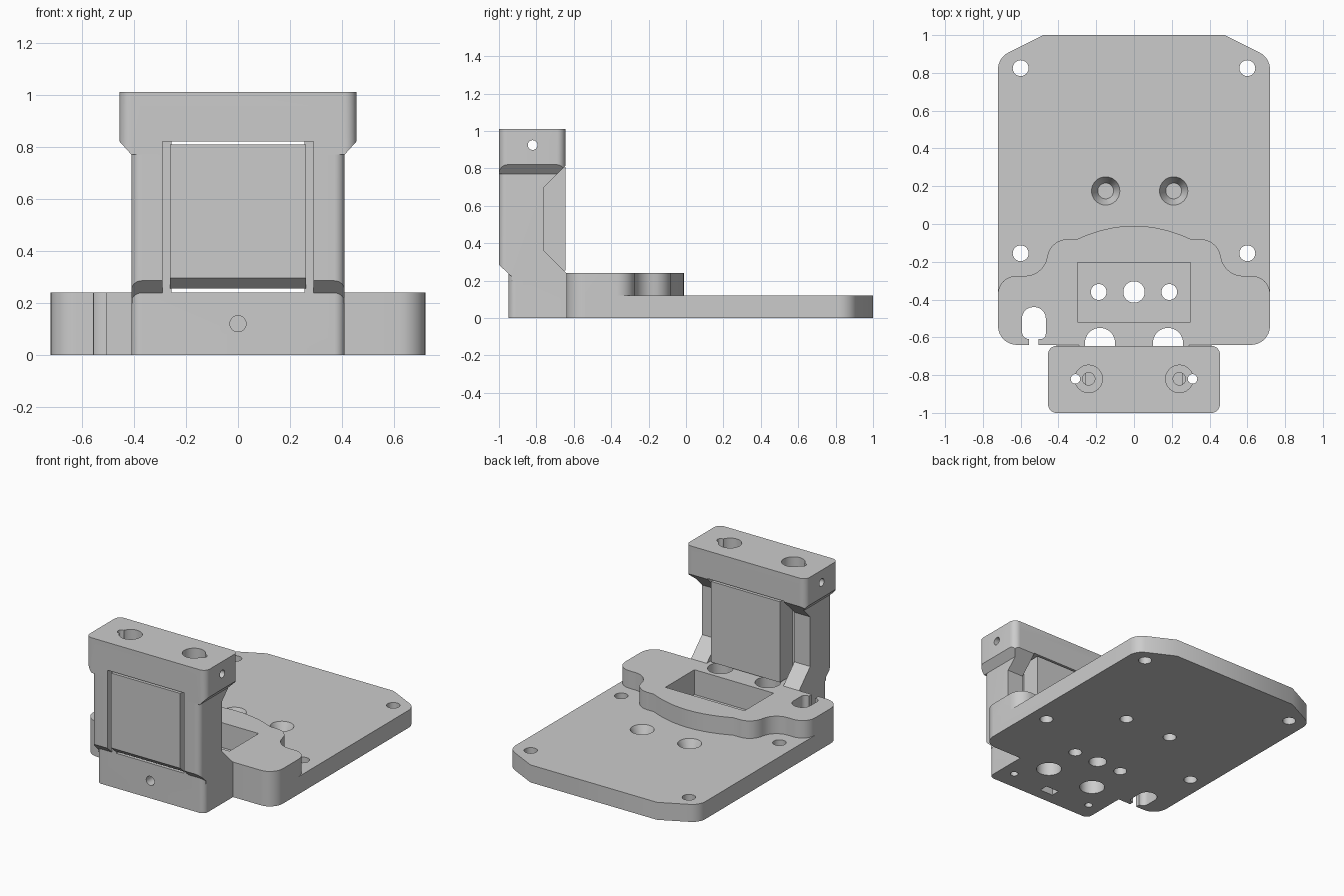
import bpy, bmesh, math
from mathutils import Vector

if "Cube" in bpy.data.objects:
    bpy.data.objects.remove(bpy.data.objects["Cube"])

grey = bpy.data.materials.new("plain_grey")
grey.diffuse_color = (0.6, 0.6, 0.6, 1)
grey.use_nodes = True
grey.node_tree.nodes["Principled BSDF"].inputs["Base Color"].default_value = grey.diffuse_color


def prism(name, pts, lo, hi, axis="z"):
    """Extrude a 2D outline along an axis (z: xy, x: yz, y: xz)."""
    place = {"z": lambda a, b, c: (a, b, c),
             "x": lambda a, b, c: (c, a, b),
             "y": lambda a, b, c: (a, c, b)}[axis]
    bm = bmesh.new()
    bot = [bm.verts.new(place(a, b, lo)) for a, b in pts]
    top = [bm.verts.new(place(a, b, hi)) for a, b in pts]
    n = len(pts)
    bm.faces.new(bot)
    bm.faces.new(top)
    for i in range(n):
        j = (i + 1) % n
        bm.faces.new((bot[i], bot[j], top[j], top[i]))
    bmesh.ops.recalc_face_normals(bm, faces=bm.faces)
    me = bpy.data.meshes.new(name)
    bm.to_mesh(me)
    bm.free()
    ob = bpy.data.objects.new(name, me)
    bpy.context.collection.objects.link(ob)
    me.materials.append(grey)
    return ob


def box(name, x0, x1, y0, y1, z0, z1):
    return prism(name, [(x0, y0), (x1, y0), (x1, y1), (x0, y1)], z0, z1)


def rounded(corners, seg=8):
    """Outline from (x, y, radius) corners; radius 0 stays sharp."""
    out = []
    for i, (x, y, r) in enumerate(corners):
        p = Vector((x, y))
        if r == 0:
            out.append((x, y))
            continue
        u = (Vector(corners[i - 1][:2]) - p).normalized()
        v = (Vector(corners[(i + 1) % len(corners)][:2]) - p).normalized()
        half = u.angle(v) / 2
        c = p + (u + v).normalized() * (r / math.sin(half))
        t = r / math.tan(half)
        a, b = p + u * t - c, p + v * t - c
        ang = a.angle(b)
        for k in range(seg + 1):
            s = k / seg
            q = c + (a * math.sin((1 - s) * ang) + b * math.sin(s * ang)) / math.sin(ang)
            out.append((q.x, q.y))
    return out


def round_rect(x, y0, y1, r):
    return rounded([(-x, y0, r), (x, y0, r), (x, y1, r), (-x, y1, r)])


def circle(a, b, r, n=32):
    return [(a + r * math.cos(2 * math.pi * k / n),
             b + r * math.sin(2 * math.pi * k / n)) for k in range(n)]


def boolean(ob, other, op):
    m = ob.modifiers.new("b", "BOOLEAN")
    m.operation, m.solver, m.object = op, "EXACT", other
    bpy.context.view_layer.objects.active = ob
    bpy.ops.object.modifier_apply(modifier=m.name)
    bpy.data.objects.remove(other)


def cut(ob, other):
    boolean(ob, other, "DIFFERENCE")


def hole(ob, x, y, r, z0=-0.1, z1=1.1):
    cut(ob, prism("cutter", circle(x, y, r), z0, z1))


def mirrored(right):
    """Close a right-hand outline (bottom to top) with its mirror image."""
    return right + [(-x, y, r) for x, y, r in reversed(right) if x > 0]


# base plate with clipped rear corners
plate = rounded(mirrored([(0.72, -0.64, 0.1), (0.72, 0.88, 0.1), (0.48, 1.0, 0)]))
bracket = prism("mounting_bracket", plate, 0, 0.12)

# raised deck with wavy rear edge
wave = [(0.72, -0.64, 0.1), (0.72, -0.275, 0.095), (0.475, -0.275, 0.12),
        (0.445, -0.08, 0.11), (0.3, -0.08, 0)]
wave += [(0.3 * k / 8, -0.01 - 0.07 * (k / 8) ** 2, 0) for k in range(7, -1, -1)]
boolean(bracket, prism("deck", rounded(mirrored(wave)), 0, 0.24), "UNION")

# front block under the tower
boolean(bracket, prism("front_block", round_rect(0.41, -0.95, -0.55, 0.04), 0, 0.24), "UNION")

# tower columns
side = [(-0.93, 0.2), (-0.64, 0.2), (-0.64, 0.24), (-0.76, 0.36), (-0.76, 0.70),
        (-0.645, 0.815), (-0.645, 0.95), (-1, 0.95), (-1, 0.285), (-0.93, 0.22)]
tower = prism("tower", side, -0.5, 0.5, "x")
boolean(tower, prism("limit", round_rect(0.41, -1, -0.5, 0.04), 0.1, 1.0), "INTERSECT")

# flared head
head = prism("head", [(-0.41, 0.77), (0.41, 0.77), (0.455, 0.82), (0.455, 1.01),
                      (-0.455, 1.01), (-0.455, 0.82)], -1.1, -0.5, "y")
boolean(head, prism("limit", round_rect(0.455, -1, -0.645, 0.045), 0.5, 1.2), "INTERSECT")
boolean(head, prism("limit", [(-1.1, 0.6), (-0.86, 0.6), (-0.645, 0.815),
                              (-0.5, 0.96), (-0.5, 1.1), (-1.1, 1.1)], -0.6, 0.6, "x"), "INTERSECT")
boolean(tower, head, "UNION")
cut(tower, box("window", -0.29, 0.29, -1.1, -0.5, 0.1, 0.82))
boolean(bracket, tower, "UNION")

# deck pocket and its floor holes
cut(bracket, box("pocket", -0.3, 0.3, -0.52, -0.205, 0.07, 0.3))
hole(bracket, 0, -0.36, 0.057)

# mirrored holes: deck, plate corners, wire holes, tower rods
for s in (-1, 1):
    hole(bracket, s * 0.187, -0.36, 0.042)
    hole(bracket, s * 0.6, 0.825, 0.042)
    hole(bracket, s * 0.6, -0.155, 0.042, -0.1, 0.4)
    hole(bracket, s * 0.18, -0.63, 0.08, -0.1, 0.3)
    hole(bracket, s * 0.24, -0.82, 0.073, 0.88)
    hole(bracket, s * 0.24, -0.82, 0.033, 0.5)
    hole(bracket, s * 0.31, -0.82, 0.025)

# countersunk screw holes
for x in (-0.15, 0.21):
    hole(bracket, x, 0.175, 0.042)
    bpy.ops.mesh.primitive_cone_add(vertices=32, radius1=0.042, radius2=0.0797,
                                    depth=0.08, location=(x, 0.175, 0.09))
    cut(bracket, bpy.context.object)

# open hook slot on the left
hook = [(-0.467, -0.44, 0.06), (-0.593, -0.44, 0.06), (-0.593, -0.61, 0.04),
        (-0.555, -0.61, 0), (-0.555, -0.7, 0), (-0.505, -0.7, 0),
        (-0.505, -0.61, 0), (-0.467, -0.61, 0.03)]
cut(bracket, prism("hook_slot", rounded(hook), -0.1, 0.5))

# cross hole in the head, front screw hole and nut slot
cut(bracket, prism("cross_hole", circle(-0.82, 0.925, 0.026), -0.6, 0.6, "x"))
cut(bracket, prism("screw_hole", circle(0, 0.12, 0.031), -1.1, -0.75, "y"))
cut(bracket, box("nut_slot", -0.05, 0.05, -0.87, -0.81, -0.1, 0.17))

# centre panel held between the columns by thin side webs
panel = prism("centre_panel", [(-1, 0.808), (-1, 0.295), (-0.955, 0.255),
                               (-0.645, 0.255), (-0.645, 0.808)], -0.262, 0.262, "x")
for s in (-1, 1):
    a, b = sorted((s * 0.255, s * 0.29))
    boolean(panel, box("web", a, b, -0.95, -0.78, 0.24, 0.82), "UNION")
    hole(panel, s * 0.31, -0.82, 0.025)

# smooth curved walls, keep edges sharp
for ob in (bracket, panel):
    ob.data.materials.clear()
    ob.data.materials.append(grey)
    bpy.ops.object.select_all(action="DESELECT")
    ob.select_set(True)
    bpy.context.view_layer.objects.active = ob
    bpy.ops.object.shade_smooth_by_angle(angle=math.radians(30))
